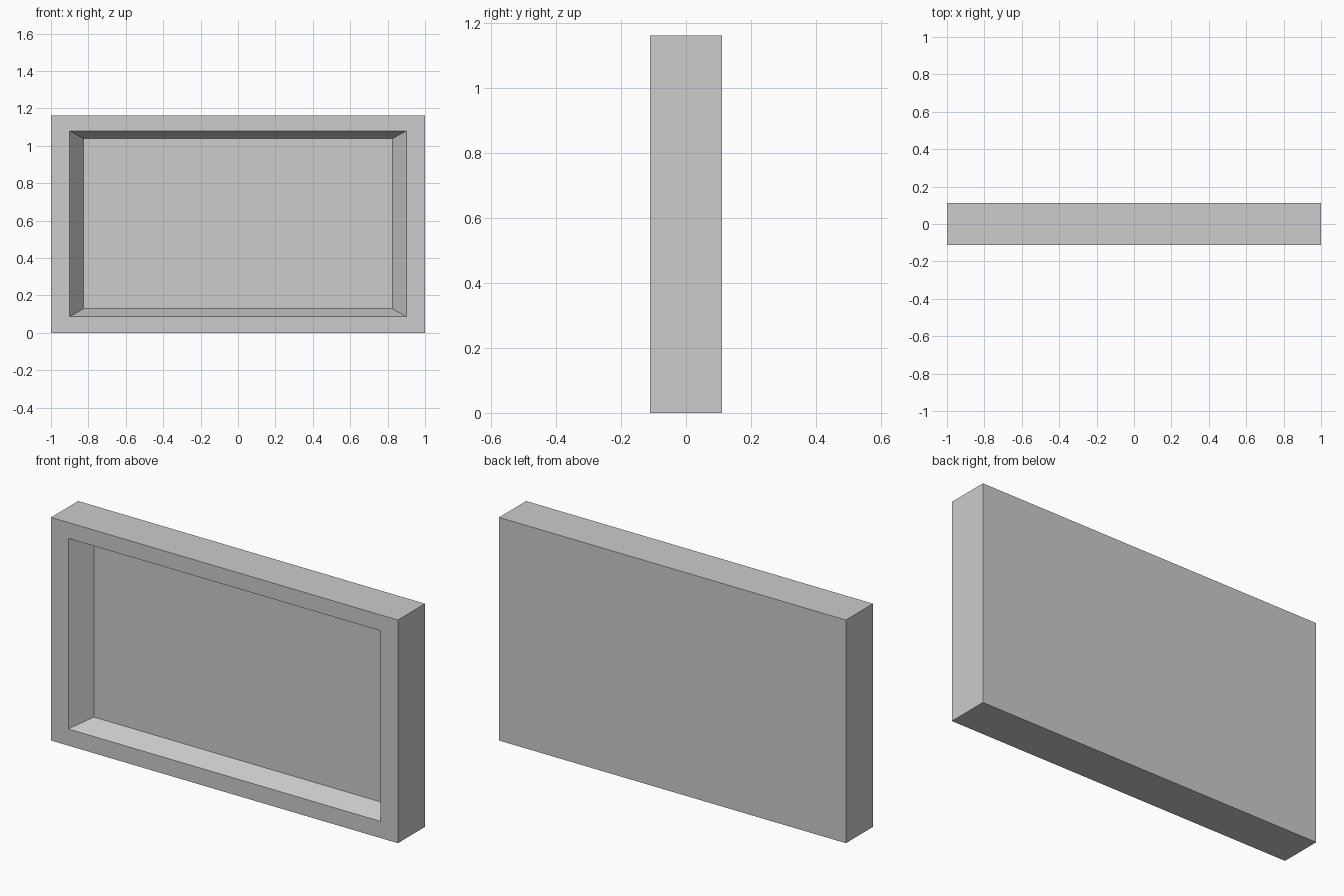
import bpy
import bmesh
from mathutils import Vector

default = bpy.data.objects.get("Cube")
if default:
    bpy.data.objects.remove(default, do_unlink=True)

WIDTH, DEPTH, HEIGHT = 2.0, 0.223, 1.163
FRONT = -DEPTH / 2
RECESS = 0.104

# Single flat grey
grey = bpy.data.materials.new("light_grey")
grey.use_nodes = True
colour = (0.604, 0.604, 0.604, 1)
grey.diffuse_color = colour
grey.node_tree.nodes["Principled BSDF"].inputs["Base Color"].default_value = colour


def fit_face(face, half_width, low, high, y):
    """Place a front-facing rectangle's corners around its centre."""
    middle = face.calc_center_median()
    for v in face.verts:
        v.co = Vector((
            half_width if v.co.x > middle.x else -half_width,
            y,
            high if v.co.z > middle.z else low,
        ))


bm = bmesh.new()

# Solid slab standing on the ground
bmesh.ops.create_cube(bm, size=1)
bmesh.ops.scale(bm, vec=(WIDTH, DEPTH, HEIGHT), verts=bm.verts)
bmesh.ops.translate(bm, vec=(0, 0, HEIGHT / 2), verts=bm.verts)

# Flat border, then a sloping recess down to the back panel
front = min(bm.faces, key=lambda f: f.calc_center_median().y)
bmesh.ops.inset_region(bm, faces=[front], thickness=0.05)
fit_face(front, 0.90, 0.087, 1.08, FRONT)
bmesh.ops.inset_region(bm, faces=[front], thickness=0.05)
fit_face(front, 0.826, 0.129, 1.038, FRONT + RECESS)

bmesh.ops.recalc_face_normals(bm, faces=bm.faces)
mesh = bpy.data.meshes.new("recessed_frame")
bm.to_mesh(mesh)
bm.free()
mesh.materials.append(grey)
frame = bpy.data.objects.new("recessed_frame", mesh)
bpy.context.collection.objects.link(frame)
